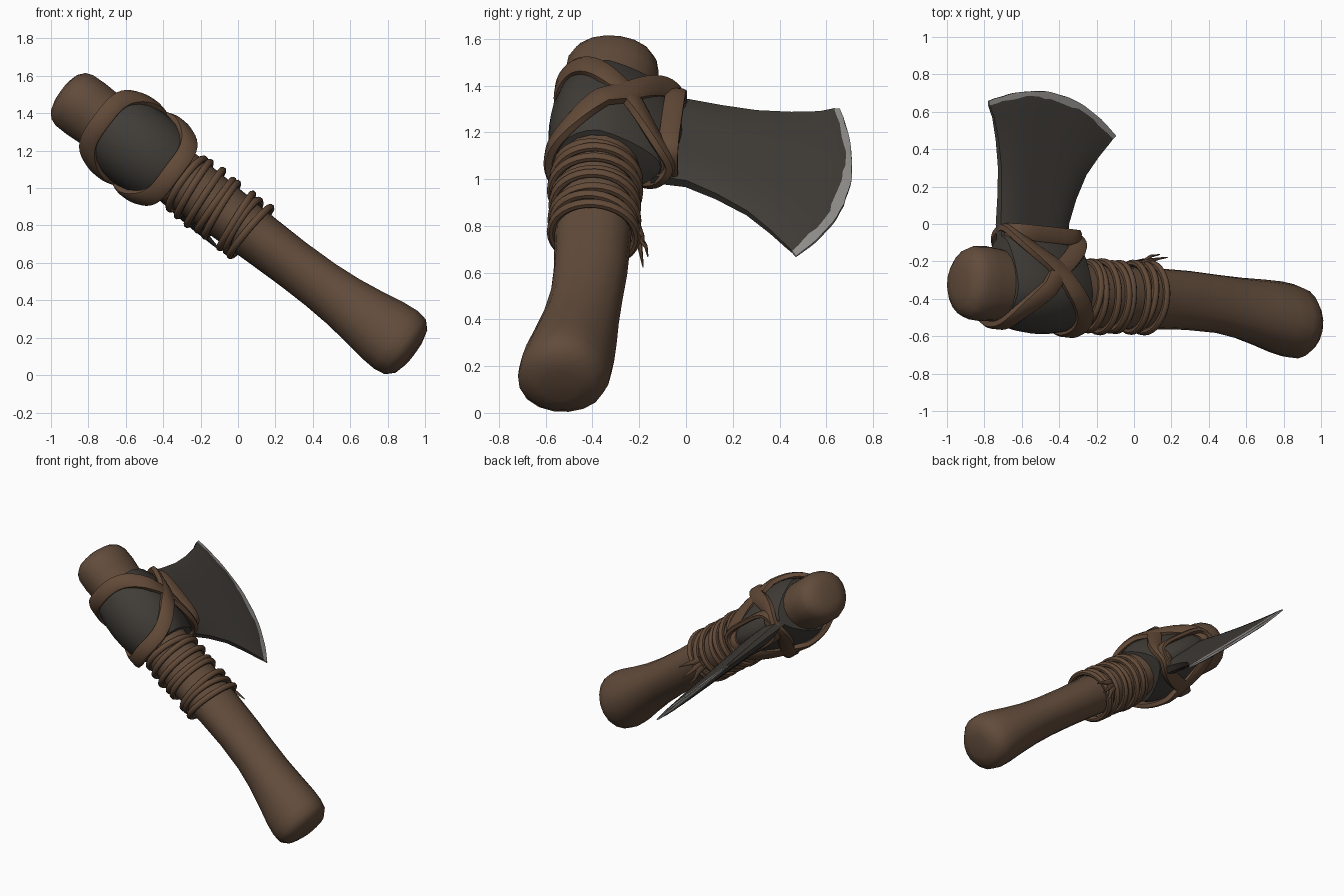
import bpy, bmesh, math, random
from mathutils import Vector

if "Cube" in bpy.data.objects:
    bpy.data.objects.remove(bpy.data.objects["Cube"])
random.seed(4)

def mat(name, c):
    m = bpy.data.materials.new(name)
    m.diffuse_color = (*c, 1)
    m.use_nodes = True
    m.node_tree.nodes["Principled BSDF"].inputs["Base Color"].default_value = m.diffuse_color
    return m

WOOD = mat("brown wood", (0.122, 0.072, 0.044))
STRAP = mat("leather brown", (0.122, 0.068, 0.039))
IRON = mat("dark iron", (0.052, 0.046, 0.039))
EDGE = mat("worn steel edge", (0.3, 0.29, 0.275))

# Frame along the handle: U runs down the handle, V to the blade, W out of the blade side
TOP = Vector((-0.91, -0.31, 1.5))
U = Vector((0.8, -0.088, -0.6)).normalized()
V = (Vector((0, 1, 0)) - U * U.y).normalized()
W = U.cross(V)

def F(s, v=0.0, w=0.0):
    """Point in the handle frame, with the slight bow of the shaft."""
    k = min(1, max(0, (s - 0.9) / 1.4))
    bow = 0.035 * math.sin(math.pi * k) - 0.03 * max(0, k - 0.5) * 2
    return TOP + U * s + V * v + W * w + Vector((0, bow, 0))

def add_loft(bm, rings, closed=False, mats=None):
    """Skin a list of point rings; cap the ends when it is not a closed loop."""
    vs = [[bm.verts.new(p) for p in r] for r in rings]
    n = len(vs[0])
    for i in range(len(vs) if closed else len(vs) - 1):
        a, b = vs[i], vs[(i + 1) % len(vs)]
        for j in range(n):
            f = bm.faces.new((a[j], a[(j + 1) % n], b[(j + 1) % n], b[j]))
            f.material_index = mats[i] if mats else 0
    if not closed:
        bm.faces.new(vs[0])
        f = bm.faces.new(vs[-1])
        f.material_index = mats[-1] if mats else 0

def finish(name, bm, materials, angle=45):
    bmesh.ops.recalc_face_normals(bm, faces=bm.faces)
    me = bpy.data.meshes.new(name)
    bm.to_mesh(me)
    bm.free()
    ob = bpy.data.objects.new(name, me)
    bpy.context.collection.objects.link(ob)
    for m in materials:
        me.materials.append(m)
    bpy.ops.object.select_all(action='DESELECT')
    ob.select_set(True)
    bpy.context.view_layer.objects.active = ob
    bpy.ops.object.shade_smooth_by_angle(angle=math.radians(angle))
    return ob

def oval(s, rv, rw, n=18, lump=0.0):
    out = []
    for j in range(n):
        a = 2 * math.pi * j / n
        k = 1 + lump * math.sin(3 * a + 4 * s)
        out.append(F(s, rv * k * math.cos(a), rw * k * math.sin(a)))
    return out

def add_sweep(bm, path, normals, half_w, half_t, closed=True, n=8, power=1.0, taper=False):
    """Sweep an oval (power 1) or boxy (power < 1) section along a path."""
    rings, m = [], len(path)
    pw = lambda x: math.copysign(abs(x) ** power, x)
    for i, p in enumerate(path):
        a = path[(i + 1) % m] if closed else path[min(i + 1, m - 1)]
        b = path[i - 1] if closed or i else path[0]
        t = (a - b).normalized()
        nn = normals[i] - t * normals[i].dot(t)
        nn.normalize()
        side = t.cross(nn)
        k = 1 - 0.85 * i / (m - 1) if taper else 1
        rings.append([p + side * half_w * k * pw(math.cos(2 * math.pi * j / n + 0.39))
                      + nn * half_t * k * pw(math.sin(2 * math.pi * j / n + 0.39)) for j in range(n)])
    add_loft(bm, rings, closed)

# Handle: lumpy oval shaft with a blunt top and a knob at the foot
bm = bmesh.new()
profile = [(-0.035, .08, .07), (-0.02, .14, .12), (0.01, .18, .155), (0.05, .197, .17), (0.13, .202, .172),
           (0.25, .19, .165), (0.5, .18, .16), (0.8, .175, .155), (1.1, .168, .145), (1.3, .163, .138),
           (1.5, .158, .135), (1.7, .155, .138), (1.85, .163, .148), (2.0, .18, .168), (2.12, .194, .188),
           (2.2, .196, .195), (2.26, .188, .186), (2.3, .155, .145), (2.318, .08, .08)]
add_loft(bm, [oval(s, a, b, lump=0.025) for s, a, b in profile])
finish("handle", bm, [WOOD], 50)

# Axe socket: teardrop barrel round the handle
def socket_point(s, a, k=1.0):
    d = (s - 0.48) / 0.28
    k *= 1 - 0.2 * min(1.2, d * d)
    c = math.cos(a)
    v = (0.335 if c > 0 else 0.235) * c
    w = 0.23 * math.sin(a) * (1 - 0.36 * max(0, c))
    return F(s, v * k, w * k)

bm = bmesh.new()
add_loft(bm, [[socket_point(s, 2 * math.pi * j / 24, k) for j in range(24)]
              for s, k in ((.225, .75), (.23, .95), (.3, .99), (.39, 1), (.48, 1), (.57, 1),
                           (.66, .99), (.73, .95), (.735, .75))])
finish("axe_socket", bm, [IRON])

# Blade: flared columns of (top y, z, bottom y, z, bulge, half thickness), lying in a slanted plane
N = Vector((0.69, 0.09, 0.72)).normalized()
columns = [(-.15, 1.34, -.15, 1.0, 0, .055), (0, 1.33, 0, .98, 0, .05), (.15, 1.305, .13, .925, .01, .042),
           (.3, 1.285, .26, .855, .035, .035), (.45, 1.28, .36, .775, .075, .028),
           (.57, 1.285, .43, .71, .108, .02), (.637, 1.298, .45, .69, .12, .015),
           (.655, 1.3, .472, .668, .136, .008)]
bm = bmesh.new()
rings, STEPS = [], 22
for i, (ty, tz, by, bz, bulge, h) in enumerate(columns):
    upper, lower = [], []
    for j in range(STEPS + 1):
        q = j / STEPS
        jag = random.uniform(-.008, .008) if i == 6 else random.uniform(-.004, .004) if i == 7 else 0
        g = bulge * 4 * q * (1 - q) + jag
        y = ty + (by - ty) * q + 0.96 * g
        z = tz + (bz - tz) * q - 0.27 * g
        p = Vector((-0.78 - 0.13 * (y - 0.66) - 1.043 * (z - 1.3), y, z))
        th = h * (0.4 + 0.6 * (1 - (2 * q - 1) ** 4))
        upper.append(p + N * th)
        lower.append(p - N * th)
    rings.append(upper + lower[::-1])
add_loft(bm, rings, mats=[0] * 6 + [1])
finish("blade", bm, [IRON, EDGE], 40)

# Crossed straps: two slanted loops framing the back and crossing near the blade on both sides
bm = bmesh.new()
for sign, k in ((1, 1.03), (-1, 1.05)):
    path, nor = [], []
    for j in range(56):
        a = 2 * math.pi * j / 56
        c = math.cos(a) - 0.3
        g = c / 0.7 if c > 0 else c / 1.3
        s = 0.483 + sign * (0.212 if c > 0 else 0.235) * math.sin(g * math.pi / 2)
        path.append(socket_point(s, a, k))
        nor.append(socket_point(s, a, k * 1.2) - path[-1])
    add_sweep(bm, path, nor, 0.05, 0.025, power=0.6)
finish("crossed_straps", bm, [STRAP])

# Strap round the root of the blade
bm = bmesh.new()
path, nor = [], []
for j in range(44):
    a = 2 * math.pi * j / 44
    c, d = math.cos(a), math.sin(a)
    sc = math.copysign(abs(c) ** 0.55, c)
    sd = math.copysign(abs(d) ** 0.55, d)
    path.append(F(0.485 + 0.222 * sc, 0.295, 0.1 * sd))
    nor.append(U * c * 0.5 + W * d)
add_sweep(bm, path, nor, 0.045, 0.018, power=0.6)
finish("blade_root_strap", bm, [STRAP])

# Cord binding: slanted rings in loose groups below the socket
bm = bmesh.new()
for s0 in (.8, .845, .92, .99, 1.03, 1.13, 1.175, 1.225):
    tilt, ph = random.uniform(0.006, 0.022), random.uniform(0, 6.28)
    r = random.uniform(-.006, .006)
    path, nor = [], []
    for j in range(32):
        a = 2 * math.pi * j / 32
        v, w = math.cos(a), math.sin(a)
        path.append(F(s0 + tilt * math.cos(a + ph), (0.182 + r) * v, (0.166 + r) * w))
        nor.append(V * v + W * w)
    add_sweep(bm, path, nor, 0.02, 0.02)
# Loose frayed ends
for dv, dw in ((0.235, -.03), (0.215, -.08), (0.22, 0.03)):
    path = [F(1.16, .18, dw * .4), F(1.21, .195, dw * .6), F(1.26, dv - .01, dw), F(1.32, dv, dw * 1.2)]
    add_sweep(bm, path, [V] * 4, 0.024, 0.018, closed=False, taper=True)
finish("cord_binding", bm, [STRAP])
